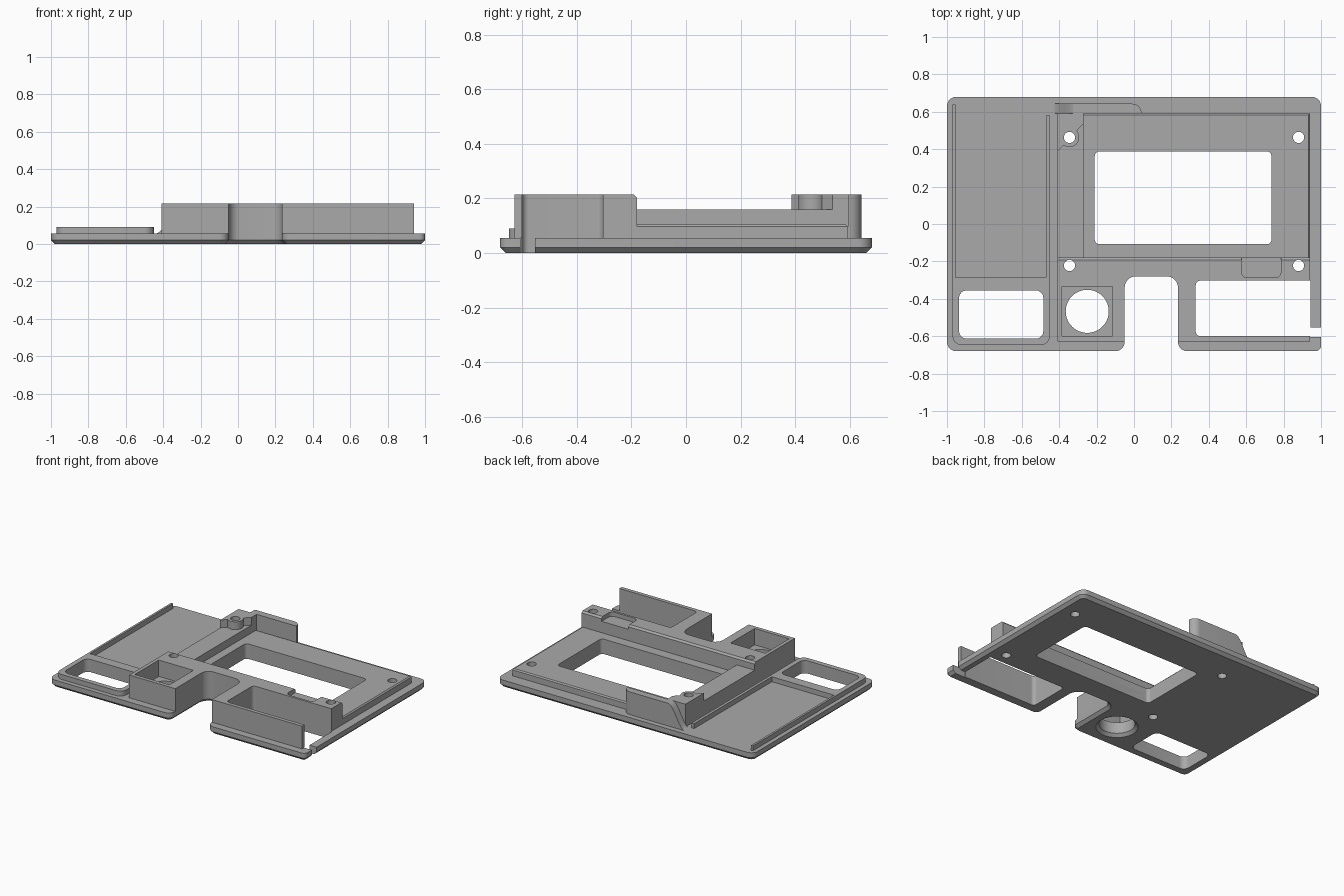
import bpy, bmesh, math
from mathutils import Vector

if "Cube" in bpy.data.objects:
    bpy.data.objects.remove(bpy.data.objects["Cube"], do_unlink=True)

grey = bpy.data.materials.new("matte grey")
grey.use_nodes = True
COLOUR = (0.4, 0.4, 0.4, 1)
grey.diffuse_color = COLOUR
grey.node_tree.nodes["Principled BSDF"].inputs["Base Color"].default_value = COLOUR

FLOOR = 0.055   # top of the base plate
TOP = 0.215     # top of the tall walls


def rounded(corners, steps=8):
    """Outline from (x, y) or (x, y, radius) right-angled corners."""
    out = []
    n = len(corners)
    for i, c in enumerate(corners):
        p = Vector(c[:2])
        r = c[2] if len(c) > 2 else 0
        if not r:
            out.append(p)
            continue
        a = (Vector(corners[i - 1][:2]) - p).normalized()
        b = (Vector(corners[(i + 1) % n][:2]) - p).normalized()
        centre = p + (a + b) * r
        for k in range(steps + 1):
            t = math.pi / 2 * k / steps
            out.append(centre - r * (b * math.cos(t) + a * math.sin(t)))
    return out


def rect(x0, x1, y0, y1, r=0):
    return [(x0, y0, r), (x1, y0, r), (x1, y1, r), (x0, y1, r)]


def make(name, bm):
    bmesh.ops.recalc_face_normals(bm, faces=bm.faces)
    mesh = bpy.data.meshes.new(name)
    bm.to_mesh(mesh)
    bm.free()
    mesh.materials.append(grey)
    ob = bpy.data.objects.new(name, mesh)
    bpy.context.collection.objects.link(ob)
    return ob


def prism(name, corners, z0, z1, chamfer=None, size=0.0):
    """Extrude an outline upward; chamfer is a rule picking edges to bevel."""
    bm = bmesh.new()
    face = bm.faces.new([bm.verts.new((p.x, p.y, z0)) for p in rounded(corners)])
    res = bmesh.ops.extrude_face_region(bm, geom=[face])
    bmesh.ops.translate(bm, vec=(0, 0, z1 - z0),
                        verts=[v for v in res["geom"] if isinstance(v, bmesh.types.BMVert)])
    bmesh.ops.recalc_face_normals(bm, faces=bm.faces)
    if chamfer:
        edges = [e for e in bm.edges if all(chamfer(v.co) for v in e.verts)]
        bmesh.ops.bevel(bm, geom=edges, offset=size, segments=1, affect='EDGES')
    return make(name, bm)


def cylinder(name, x, y, z0, z1, r0, r1=None, sides=40):
    bm = bmesh.new()
    bmesh.ops.create_cone(bm, cap_ends=True, segments=sides, radius1=r0,
                          radius2=r0 if r1 is None else r1, depth=z1 - z0)
    bmesh.ops.translate(bm, verts=bm.verts, vec=(x, y, (z0 + z1) / 2))
    return make(name, bm)


# Base plate with a front notch and a chamfered underside
plate = prism("base_plate", [
    (-1, -0.68, 0.05), (-0.05, -0.68, 0.05), (-0.05, -0.28, 0.06), (0.235, -0.28, 0.06),
    (0.235, -0.68, 0.05), (1, -0.68, 0.03), (1, 0.68, 0.05), (-1, 0.68, 0.05)],
    0, FLOOR, lambda v: v.z < 0.001, 0.02)

# Tall front housing, wrapped around the notch
housing = prism("front_housing", [
    (-0.41, -0.627), (-0.05, -0.627), (-0.05, -0.28, 0.06), (0.235, -0.28, 0.06),
    (0.235, -0.627), (0.94, -0.627), (0.94, -0.18), (-0.41, -0.18)],
    FLOOR, TOP, lambda v: v.z > TOP - 0.001 and v.y > -0.181, 0.012)

# Raised screen surround and the ridge beside it
surround = prism("screen_surround", rect(-0.27, 0.94, -0.18, 0.592), FLOOR, 0.105,
                 lambda v: v.z > 0.104 and (v.x > 0.9 or v.y > 0.59), 0.008)
ridge = prism("side_ridge", rect(-0.41, -0.27, -0.18, 0.592), FLOOR, 0.16)

# Corner post with a round screw boss
post = prism("corner_post", [(-0.41, 0.387), (-0.27, 0.537), (-0.27, 0.592), (-0.41, 0.592)],
             0.16, TOP)
boss = cylinder("screw_boss", -0.345, 0.463, 0.16, TOP, 0.052)

# Back wall with a rounded end, running down an S-shaped ramp
back_wall = prism("back_wall", [(-0.31, 0.592), (0.04, 0.592), (0.04, 0.643, 0.05), (-0.31, 0.643)],
                  FLOOR, TOP)
bm = bmesh.new()
profile = [(-0.31, FLOOR)]
for k in range(13):
    t = k / 12
    profile.append((-0.31 - 0.13 * t, FLOOR + (TOP - FLOOR) * (1 + math.cos(math.pi * t)) / 2))
face = bm.faces.new([bm.verts.new((x, 0.592, z)) for x, z in profile])
res = bmesh.ops.extrude_face_region(bm, geom=[face])
bmesh.ops.translate(bm, vec=(0, 0.051, 0),
                    verts=[v for v in res["geom"] if isinstance(v, bmesh.types.BMVert)])
ramp = make("back_wall_ramp", bm)

# Low tray rim: a raised front and two thin rails
rim = prism("tray_rim", [
    (-0.97, -0.648, 0.05), (-0.45, -0.648, 0.05), (-0.45, 0.58), (-0.47, 0.58), (-0.47, -0.285),
    (-0.955, -0.285), (-0.955, 0.64), (-0.97, 0.64)], FLOOR, 0.09)

# Cutters for the openings
LOW, HIGH = -0.1, 0.4
screen = prism("cut_screen", rect(-0.21, 0.735, -0.108, 0.388, 0.025), LOW, HIGH)
tray_window = prism("cut_tray_window", rect(-0.935, -0.485, -0.613, -0.355, 0.04), LOW, HIGH)
side_window = prism("cut_side_window", [
    (0.33, -0.6, 0.025), (0.945, -0.6), (0.945, -0.303), (0.33, -0.303, 0.025)], LOW, HIGH)
slot = prism("cut_slot", rect(0.9, 1.1, -0.605, -0.553), LOW, HIGH)
pocket = prism("cut_square_pocket", rect(-0.385, -0.115, -0.6, -0.333), 0.1, HIGH)
bore = cylinder("cut_bore", -0.25, -0.467, LOW, HIGH, 0.115, sides=64)
flare = cylinder("cut_bore_flare", -0.25, -0.467, -0.01, 0.03, 0.145, 0.105, sides=64)
recess = prism("cut_recess", [(0.575, -0.287, 0.03), (0.785, -0.287, 0.03), (0.785, -0.15),
                              (0.575, -0.15)], 0.185, HIGH)
screws = {(x, y): cylinder("cut_screw", x, y, LOW, HIGH, 0.03)
          for x in (-0.345, 0.88) for y in (-0.222, 0.463)}
back_screw = screws[-0.345, 0.463]

jobs = {
    plate: [screen, tray_window, side_window, slot, bore, flare, *screws.values()],
    housing: [side_window, pocket, bore, recess, screws[-0.345, -0.222], screws[0.88, -0.222]],
    surround: [screen, screws[0.88, 0.463]],
    ridge: [back_screw],
    post: [boss, back_screw],
    rim: [tray_window],
}
for part, cutters in jobs.items():
    for cutter in cutters:
        mod = part.modifiers.new("opening", 'BOOLEAN')
        mod.operation = 'UNION' if cutter is boss else 'DIFFERENCE'
        mod.solver = 'EXACT'
        mod.object = cutter

# Apply the openings, then discard the cutters
deps = bpy.context.evaluated_depsgraph_get()
cut = {part: bpy.data.meshes.new_from_object(part.evaluated_get(deps)) for part in jobs}
for part, mesh in cut.items():
    part.modifiers.clear()
    part.data = mesh
for cutter in {c for group in jobs.values() for c in group}:
    bpy.data.objects.remove(cutter, do_unlink=True)

# Smooth the round walls, keep the edges sharp
for part in (plate, housing, surround, ridge, post, back_wall, ramp, rim):
    part.data.shade_smooth()
    part.data.set_sharp_from_angle(angle=math.radians(30))
